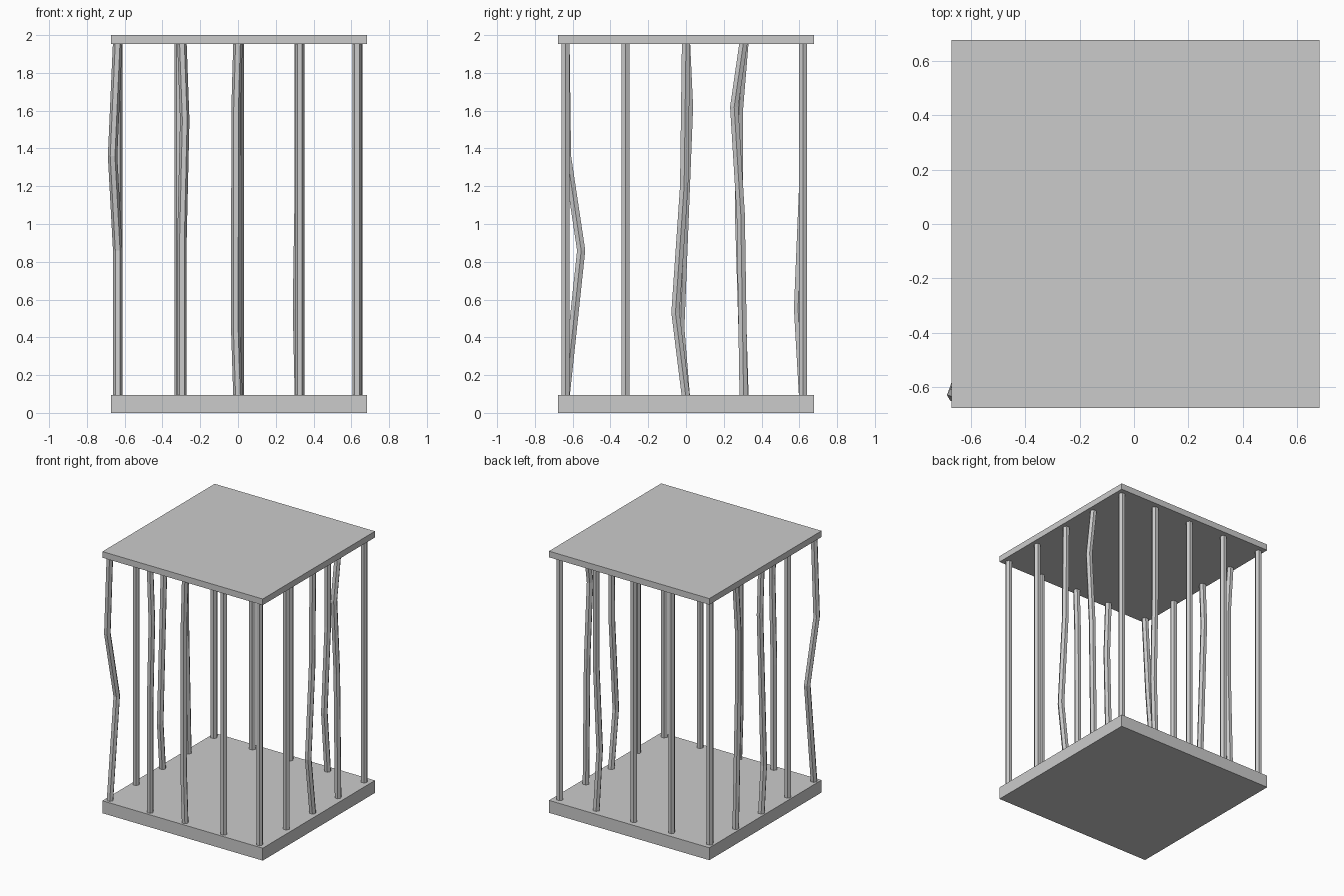
import bpy, bmesh, math

if "Cube" in bpy.data.objects:
    bpy.data.objects.remove(bpy.data.objects["Cube"])

def box(name, x0, x1, y0, y1, z0, z1):
    bpy.ops.mesh.primitive_cube_add(size=1, location=((x0+x1)/2, (y0+y1)/2, (z0+z1)/2))
    ob = bpy.context.object
    ob.name = name
    ob.scale = (x1-x0, y1-y0, z1-z0)

def bar(name, x, y, bends=(), r=0.025, sides=6):
    """Hexagonal bar; bends are (dx, dy, z) offsets from its straight line."""
    path = [(0, 0, 0.08)] + list(bends) + [(0, 0, 1.965)]
    bm = bmesh.new()
    rings = []
    for dx, dy, z in path:
        rings.append([bm.verts.new((x+dx+r*math.cos(math.tau*i/sides),
                                    y+dy+r*math.sin(math.tau*i/sides), z))
                      for i in range(sides)])
    for a, b in zip(rings, rings[1:]):
        for i in range(sides):
            j = (i+1) % sides
            bm.faces.new((a[i], a[j], b[j], b[i]))
    bm.faces.new(rings[0][::-1])
    bm.faces.new(rings[-1])
    me = bpy.data.meshes.new(name)
    bm.to_mesh(me)
    bm.free()
    bpy.context.collection.objects.link(bpy.data.objects.new(name, me))

# Floor and roof slabs
box("floor_slab", -0.672, 0.684, -0.678, 0.678, 0, 0.095)
box("roof_slab", -0.672, 0.684, -0.678, 0.678, 1.953, 2.0)

# Corner bars, one badly bent
bar("corner_bar_front_left", -0.637, -0.638, [(0, 0.083, 0.86), (-0.027, 0.008, 1.36)])
bar("corner_bar_front_right", 0.63, -0.638)
bar("corner_bar_back_left", -0.637, 0.62)
bar("corner_bar_back_right", 0.633, 0.62)

# Front bars
bar("front_bar_left", -0.297, -0.638, [(0.0, 0, 0.9), (0.015, 0, 1.55)])
bar("front_bar_middle", 0.0, -0.638, [(-0.012, 0, 0.45), (-0.01, 0, 1.62)])
bar("front_bar_right", 0.327, -0.638)

# Back bars
bar("back_bar_left", -0.312, 0.62)
bar("back_bar_middle", 0.006, 0.62)
bar("back_bar_right", 0.325, 0.62, [(-0.01, -0.027, 0.55), (0, 0, 1.2)])

# Left side bars
bar("left_bar_front", -0.637, -0.32)
bar("left_bar_middle", -0.637, 0.0, [(0, -0.03, 0.45), (0, 0.016, 1.62)])
bar("left_bar_back", -0.637, 0.31, [(0, -0.03, 1.08), (0, -0.03, 1.6)])

# Right side bars
bar("right_bar_front", 0.633, -0.32)
bar("right_bar_middle", 0.633, 0.0, [(0, -0.056, 0.53), (0, -0.01, 1.2)])
bar("right_bar_back", 0.633, 0.305, [(0, -0.015, 1.05), (0, -0.05, 1.62)])
